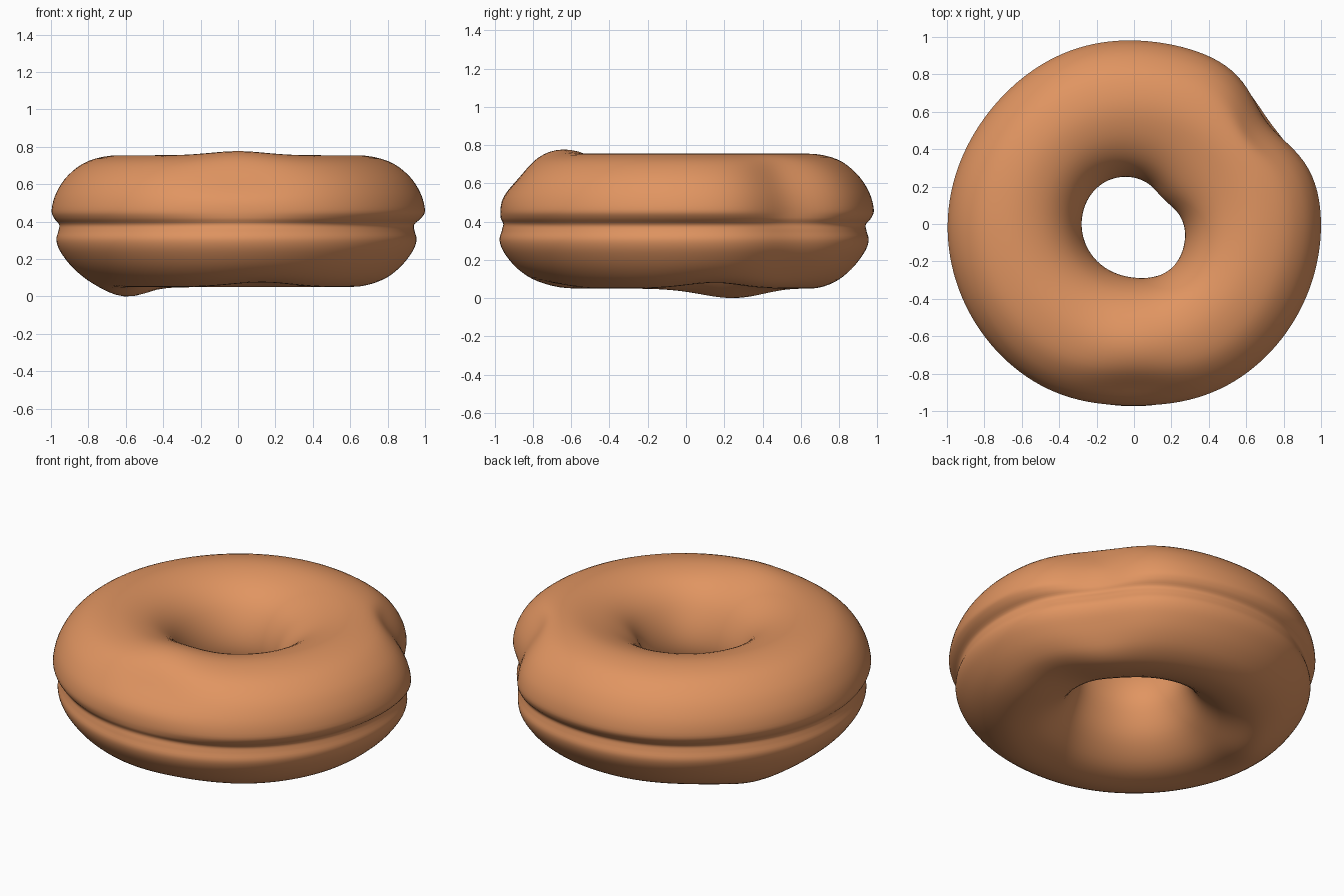
import bpy, bmesh, math

if "Cube" in bpy.data.objects:
    bpy.data.objects.remove(bpy.data.objects["Cube"])

# Cross-section of the ring as (radius, height), closed, with a groove on the outside
PROFILE = [(0.64, 0.755), (0.80, 0.725), (0.91, 0.65), (0.975, 0.555), (1.0, 0.465),
           (0.988, 0.42), (0.96, 0.385), (0.964, 0.35), (0.975, 0.30), (0.95, 0.235),
           (0.88, 0.15), (0.78, 0.082), (0.65, 0.05), (0.50, 0.08), (0.37, 0.18),
           (0.298, 0.31), (0.28, 0.42), (0.31, 0.54), (0.38, 0.65), (0.49, 0.725)]
STEPS, SEGMENTS = 4, 144


def smooth_loop(points, steps):
    """Closed Catmull-Rom curve through the points."""
    out, n = [], len(points)
    for i in range(n):
        a, b, c, d = (points[(i + k) % n] for k in (-1, 0, 1, 2))
        for s in range(steps):
            t = s / steps
            out.append(tuple(0.5 * (2 * q + (r - p) * t + (2 * p - 5 * q + 4 * r - w) * t * t
                                    + (3 * q - p - 3 * r + w) * t ** 3)
                             for p, q, r, w in zip(a, b, c, d)))
    return out


def bell(angle, centre, width):
    """Soft weight around a direction, in degrees."""
    diff = (angle - centre + 180) % 360 - 180
    return math.exp(-0.5 * (diff / width) ** 2)


def ramp(v, low, high):
    t = min(max((v - low) / (high - low), 0), 1)
    return t * t * (3 - 2 * t)


def deform(r, z, a):
    """Hand-made irregularities: dents and bumps around the ring."""
    upper = ramp(z, 0.36, 0.46)
    outer = ramp(r, 0.66, 0.95)
    inner = 1 - ramp(r, 0.28, 0.55)
    dr = -outer * bell(a, 37, 11) * (0.055 + 0.05 * upper)
    dr -= outer * (0.02 * bell(a, 140, 22) + 0.018 * bell(a, 90, 20) * (1 - upper)
                   + 0.02 * bell(a, 80, 18) * upper)
    dr -= outer * upper * bell(a, 270, 15) * (0.03 + 0.03 * ramp(z, 0.5, 0.65))
    dr -= outer * (1 - upper) * 0.02 * bell(a, 0, 35)
    dr += inner * (0.03 * bell(a, -52, 22) - 0.068 * bell(a, 40, 24) - 0.025 * bell(a, 85, 25))
    ring = math.exp(-0.5 * ((r - 0.63) / 0.13) ** 2)
    dz = 0.0
    if z > 0.4:
        dz += 0.022 * ring * bell(a, 270, 13)
    else:
        dz += ring * (-0.05 * bell(a, 158, 15) + 0.026 * bell(a, 281, 14)
                      + 0.03 * bell(a, 13, 13))
    return r + dr, z + dz


# Sweep the section round the z axis
section = smooth_loop(PROFILE, STEPS)
bm = bmesh.new()
rings = []
for i in range(SEGMENTS):
    deg = 360 * i / SEGMENTS
    c, s = math.cos(math.radians(deg)), math.sin(math.radians(deg))
    rings.append([bm.verts.new((r * c, r * s, z))
                  for r, z in (deform(r, z, deg) for r, z in section)])
n = len(section)
for i in range(SEGMENTS):
    p, q = rings[i], rings[(i + 1) % SEGMENTS]
    for j in range(n):
        k = (j + 1) % n
        bm.faces.new((p[j], p[k], q[k], q[j])).smooth = True
bmesh.ops.recalc_face_normals(bm, faces=bm.faces)
mesh = bpy.data.meshes.new("dough_ring")
bm.to_mesh(mesh)
bm.free()

dough = bpy.data.objects.new("dough_ring", mesh)
bpy.context.collection.objects.link(dough)
mat = bpy.data.materials.new("golden_dough")
mat.diffuse_color = (0.75, 0.30, 0.12, 1)
mat.use_nodes = True
mat.node_tree.nodes["Principled BSDF"].inputs["Base Color"].default_value = mat.diffuse_color
mesh.materials.append(mat)
